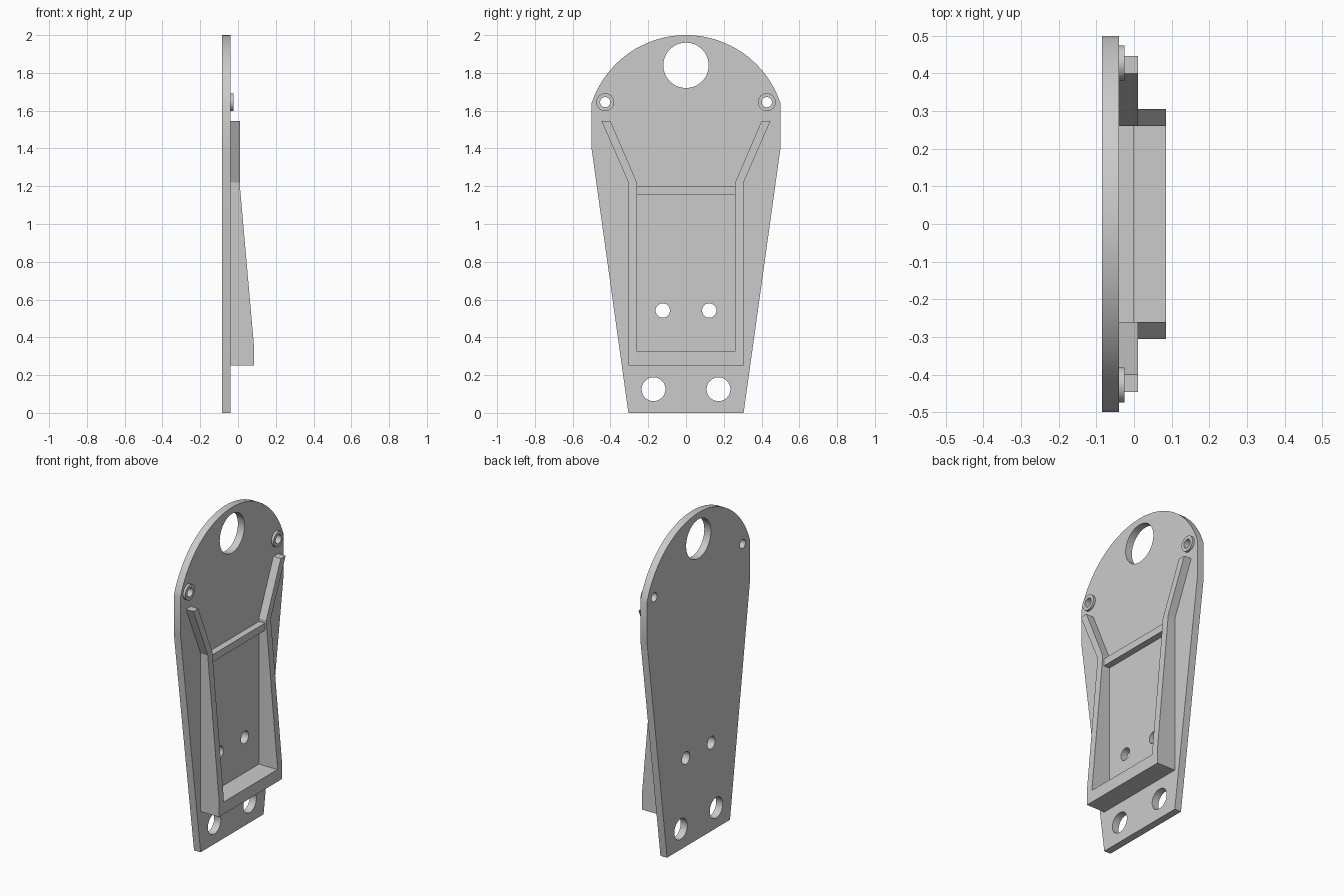
import bpy, bmesh, math
from mathutils import Matrix

cube = bpy.data.objects.get("Cube")
if cube:
    bpy.data.objects.remove(cube, do_unlink=True)

grey = bpy.data.materials.new("light_grey")
grey.use_nodes = True
grey.diffuse_color = (0.6, 0.6, 0.6, 1)
grey.node_tree.nodes["Principled BSDF"].inputs["Base Color"].default_value = (0.6, 0.6, 0.6, 1)

BACK, FACE, RIB, TRAY = -0.085, -0.04, 0.01, 0.085

# Axis maps: profile plane + extrusion direction
YZ_ALONG_X = Matrix(((0, 0, 1), (1, 0, 0), (0, 1, 0))).to_4x4()
XZ_ALONG_Y = Matrix(((1, 0, 0), (0, 0, -1), (0, 1, 0))).to_4x4()


def circle(y, z, r, n=48):
    return [(y + r * math.cos(math.tau * i / n), z + r * math.sin(math.tau * i / n))
            for i in range(n)]


def prism(name, loops, lo, hi, axes=YZ_ALONG_X):
    """Extrude an outline (first loop) with holes (other loops) from lo to hi."""
    curve = bpy.data.curves.new(name + "_profile", "CURVE")
    curve.dimensions = "2D"
    curve.fill_mode = "BOTH"
    curve.extrude = (hi - lo) / 2
    for loop in loops:
        spline = curve.splines.new("POLY")
        spline.points.add(len(loop) - 1)
        for point, (u, v) in zip(spline.points, loop):
            point.co = (u, v, 0, 1)
        spline.use_cyclic_u = True
    helper = bpy.data.objects.new(name + "_profile", curve)
    bpy.context.collection.objects.link(helper)
    graph = bpy.context.evaluated_depsgraph_get()
    mesh = bpy.data.meshes.new_from_object(helper.evaluated_get(graph))
    bpy.data.objects.remove(helper, do_unlink=True)
    bpy.data.curves.remove(curve)

    bm = bmesh.new()
    bm.from_mesh(mesh)
    bmesh.ops.translate(bm, verts=bm.verts, vec=(0, 0, (lo + hi) / 2))
    bmesh.ops.transform(bm, matrix=axes, verts=bm.verts)
    bmesh.ops.remove_doubles(bm, verts=bm.verts, dist=1e-5)
    bmesh.ops.recalc_face_normals(bm, faces=bm.faces)
    bm.to_mesh(mesh)
    bm.free()
    mesh.name = name
    mesh.materials.clear()
    mesh.materials.append(grey)
    obj = bpy.data.objects.new(name, mesh)
    bpy.context.collection.objects.link(obj)
    bpy.ops.object.select_all(action="DESELECT")
    obj.select_set(True)
    bpy.context.view_layer.objects.active = obj
    bpy.ops.object.shade_smooth_by_angle(angle=math.radians(20))
    return obj


# Back plate: tapered sides, domed top, drilled holes
radius = 0.527
centre = 2 - radius
start = math.asin((1.64 - centre) / radius)
steps = 48
outline = [(-0.305, 0), (0.305, 0), (0.5, 1.4)]
for i in range(steps + 1):
    a = start + (math.pi - 2 * start) * i / steps
    outline.append((radius * math.cos(a), centre + radius * math.sin(a)))
outline.append((-0.5, 1.4))
holes = [circle(0, 1.84, 0.12, 64)]
for s in (-1, 1):
    holes += [circle(s * 0.428, 1.645, 0.027),
              circle(s * 0.123, 0.542, 0.038),
              circle(s * 0.172, 0.125, 0.063)]
prism("back_plate", [outline] + holes, BACK, FACE)

# Tray side walls, flared arms and ring bosses on both sides
wall = [(FACE, 0.25), (TRAY, 0.25), (TRAY, 0.35), (RIB, 1.2), (RIB, 1.22), (FACE, 1.22)]
for side, s in (("right", -1), ("left", 1)):
    # The extrusion direction of this map is -y
    lo, hi = sorted((-s * 0.26, -s * 0.305))
    prism(side + "_tray_wall", [wall], lo, hi, XZ_ALONG_Y)
    arm = [(s * 0.26, 1.22), (s * 0.305, 1.22), (s * 0.447, 1.545), (s * 0.4, 1.545)]
    prism(side + "_flared_arm", [arm], FACE, RIB)
    prism(side + "_ring_boss",
          [circle(s * 0.428, 1.645, 0.047), circle(s * 0.428, 1.645, 0.027)],
          FACE, -0.025)


# Tray floor lip and upper crossbar
def bar(name, z0, z1, depth):
    prism(name, [[(-0.26, z0), (0.26, z0), (0.26, z1), (-0.26, z1)]], FACE, depth)


bar("tray_bottom_wall", 0.25, 0.325, TRAY)
bar("tray_crossbar", 1.155, 1.2, 0.0)
